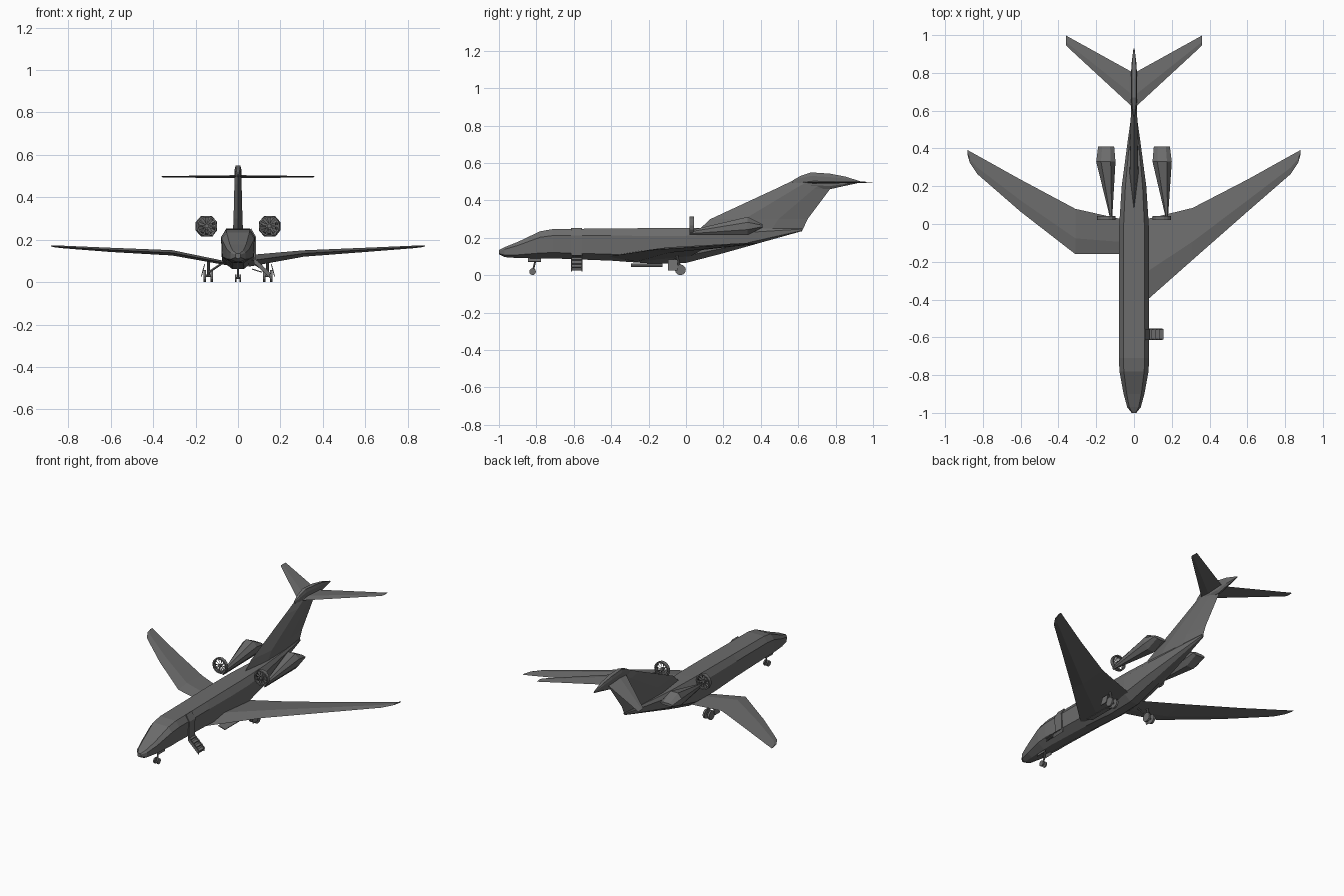
import bpy, bmesh, math
from mathutils import Vector, Matrix

grey = bpy.data.materials.new("dark_grey")
grey.diffuse_color = (0.15, 0.15, 0.15, 1)


def finish(name, bm):
    bmesh.ops.recalc_face_normals(bm, faces=bm.faces)
    me = bpy.data.meshes.new(name)
    bm.to_mesh(me)
    bm.free()
    me.materials.append(grey)
    ob = bpy.data.objects.new(name, me)
    bpy.context.collection.objects.link(ob)
    return ob


def loft(name, sections):
    """Skin a list of equal-length point rings and cap both ends."""
    bm = bmesh.new()
    rings = [[bm.verts.new(p) for p in s] for s in sections]
    n = len(rings[0])
    for a, b in zip(rings, rings[1:]):
        for i in range(n):
            j = (i + 1) % n
            bm.faces.new((a[i], a[j], b[j], b[i]))
    bm.faces.new(rings[0])
    bm.faces.new(rings[-1][::-1])
    return finish(name, bm)


def rod(name, p, q, r, sides=8):
    p, q = Vector(p), Vector(q)
    bm = bmesh.new()
    m = Matrix.Translation((p + q) / 2) @ (q - p).to_track_quat('Z', 'Y').to_matrix().to_4x4()
    bmesh.ops.create_cone(bm, cap_ends=True, segments=sides, radius1=r, radius2=r,
                          depth=(q - p).length, matrix=m)
    return finish(name, bm)


def box(name, c, size, rot_y=0.0):
    bm = bmesh.new()
    m = Matrix.Translation(c) @ Matrix.Rotation(rot_y, 4, 'Y') @ Matrix.Diagonal((*size, 1))
    bmesh.ops.create_cube(bm, size=1, matrix=m)
    return finish(name, bm)


# Fuselage: y, half width, bottom z, top z
def hull(y, w, lo, hi):
    h = hi - lo
    half = [(w * 0.35, lo), (w * 0.95, lo + h * 0.2), (w, lo + h * 0.78), (w * 0.7, hi)]
    return [(x, y, z) for x, z in half] + [(-x, y, z) for x, z in half[::-1]]


loft("fuselage", [hull(*s) for s in (
    (-1.0, 0.012, 0.112, 0.135), (-0.97, 0.036, 0.097, 0.15), (-0.9, 0.055, 0.092, 0.178),
    (-0.78, 0.077, 0.09, 0.235), (-0.71, 0.08, 0.09, 0.247), (-0.4, 0.08, 0.078, 0.25),
    (-0.18, 0.08, 0.062, 0.252), (0.0, 0.078, 0.066, 0.252), (0.2, 0.065, 0.118, 0.25),
    (0.42, 0.036, 0.18, 0.25), (0.62, 0.008, 0.236, 0.25))])


# Wings: x, leading y, trailing y, z, thickness
def foil(x, le, te, z, t):
    m = le + (te - le) * 0.35
    return [(x, le, z), (x, m, z + t / 2), (x, te, z), (x, m, z - t / 2)]


outer = [(0.31, -0.19, 0.085, 0.135, 0.03), (0.6, 0.065, 0.235, 0.152, 0.02),
         (0.83, 0.265, 0.363, 0.166, 0.012), (0.87, 0.325, 0.385, 0.169, 0.008),
         (0.882, 0.37, 0.392, 0.17, 0.003)]
loft("right_wing", [foil(0.05, -0.42, 0.022, 0.1, 0.055)] + [foil(*s) for s in outer])
loft("left_wing", [foil(-0.05, -0.16, 0.022, 0.088, 0.018), foil(-0.31, -0.16, 0.08, 0.138, 0.025)]
     + [foil(-x, *r) for x, *r in outer[1:]])

# Tail fin: z, leading y, trailing y, half thickness
def fin(z, le, te, w):
    a, b = le + (te - le) * 0.35, le + (te - le) * 0.7
    return [(0, le, z), (w, a, z), (w * 0.8, b, z), (0, te, z), (-w * 0.8, b, z), (-w, a, z)]


loft("tail_fin", [fin(*s) for s in (
    (0.235, 0.06, 0.62, 0.024), (0.30, 0.13, 0.65, 0.021),
    (0.46, 0.475, 0.77, 0.017), (0.515, 0.59, 0.83, 0.015))])

# Bullet fairing on top of the fin: y, half width, bottom z, top z
loft("fin_bullet", [hull(*s) for s in (
    (0.57, 0.004, 0.495, 0.507), (0.61, 0.012, 0.48, 0.53), (0.67, 0.016, 0.465, 0.55),
    (0.77, 0.017, 0.46, 0.543), (0.85, 0.013, 0.478, 0.528), (0.93, 0.003, 0.495, 0.503))])

for s, side in ((1, "right"), (-1, "left")):
    # Tailplane
    loft(side + "_tailplane", [foil(s * x, le, te, 0.497, t) for x, le, te, t in (
        (0.0, 0.61, 0.80, 0.014), (0.03, 0.64, 0.815, 0.014),
        (0.355, 0.94, 0.995, 0.006), (0.361, 0.95, 1.0, 0.003))])

    # Nacelle: y, inner x, outer x, bottom z, top z
    tip = 0.175 if s > 0 else 0.12
    rings = []
    for y, x0, x1, z0, z1 in ((0.02, tip - 0.004, tip + 0.004, 0.215, 0.24),
                              (0.33, 0.098, 0.2, 0.215, 0.312),
                              (0.41, 0.105, 0.19, 0.255, 0.272)):
        cx, cz, rx, rz = (x0 + x1) / 2, (z0 + z1) / 2, (x1 - x0) / 2, (z1 - z0) / 2
        rings.append([(s * (cx + rx * a), y, cz + rz * b) for a, b in (
            (1, 0.4), (0.5, 1), (-0.5, 1), (-1, 0.4), (-1, -0.4), (-0.5, -1), (0.5, -1), (1, -0.4))])
    loft(side + "_nacelle", rings)

    # Intake ring with fan blades
    cx, cz = s * 0.147, 0.265
    bm = bmesh.new()
    prof = [(0.049, 0.02), (0.049, 0.042), (0.041, 0.042), (0.041, 0.02)]
    loops = [[bm.verts.new((cx + r * math.cos(a), y, cz + r * math.sin(a))) for r, y in prof]
             for a in [i * math.tau / 14 for i in range(14)]]
    for i in range(14):
        for j in range(4):
            a, b, k = loops[i], loops[(i + 1) % 14], (j + 1) % 4
            bm.faces.new((a[j], b[j], b[k], a[k]))
    finish(side + "_intake_ring", bm)
    bm = bmesh.new()
    for i in range(10):
        a = i * math.tau / 10
        pts = [(0.008, a, 0.03), (0.043, a - 0.17, 0.026), (0.043, a + 0.17, 0.034)]
        bm.faces.new([bm.verts.new((cx + r * math.cos(t), y, cz + r * math.sin(t)))
                      for r, t, y in pts])
    finish(side + "_fan_blades", bm)
    rod(side + "_fan_hub", (cx, 0.02, cz), (cx, 0.036, cz), 0.011)

    # Main landing gear
    gx = s * 0.14
    rod(side + "_gear_strut", (gx, -0.05, 0.11), (gx, -0.03, 0.03), 0.007)
    rod(side + "_gear_brace", (s * 0.08, -0.06, 0.085), (gx, -0.04, 0.045), 0.005, 6)
    rod(side + "_gear_axle", (gx - 0.018, -0.03, 0.03), (gx + 0.018, -0.03, 0.03), 0.005, 6)
    for d in (-0.017, 0.017):
        rod(side + "_main_wheel", (gx + d - 0.006, -0.03, 0.029), (gx + d + 0.006, -0.03, 0.029), 0.029, 12)
    box(side + "_gear_door", (s * 0.165, -0.07, 0.055), (0.004, 0.05, 0.06), s * -0.25)

    # Nose wheels and doors
    rod(side + "_nose_wheel", (s * 0.006, -0.82, 0.019), (s * 0.015, -0.82, 0.019), 0.018, 12)
    box(side + "_nose_gear_door", (s * 0.022, -0.81, 0.082), (0.003, 0.07, 0.02), s * -0.3)

rod("nose_gear_strut", (0, -0.80, 0.1), (0, -0.82, 0.019), 0.005)
rod("nose_gear_axle", (-0.012, -0.82, 0.019), (0.012, -0.82, 0.019), 0.004, 6)

# Belly door hanging ahead of the main gear
box("belly_door", (0.09, -0.21, 0.054), (0.05, 0.17, 0.005), 0.3)

# Cabin doorway plate and fold-down stairs
loft("cabin_doorway", [[(0.083, y, 0.105), (0.086, y, 0.212), (0.062, y, 0.253), (0.055, y, 0.247),
                        (0.078, y, 0.21), (0.076, y, 0.105)] for y in (-0.615, -0.555)])
for y in (-0.612, -0.556):
    loft("stair_side", [[(0.075, yy, 0.115), (0.15, yy, 0.045), (0.15, yy, 0.02), (0.075, yy, 0.09)]
                        for yy in (y - 0.003, y + 0.003)])
box("stair_back", (0.112, -0.584, 0.06), (0.1, 0.056, 0.004), 0.75)
for i in range(4):
    box("stair_step", (0.085 + i * 0.02, -0.584, 0.1 - i * 0.0195), (0.022, 0.056, 0.005))
